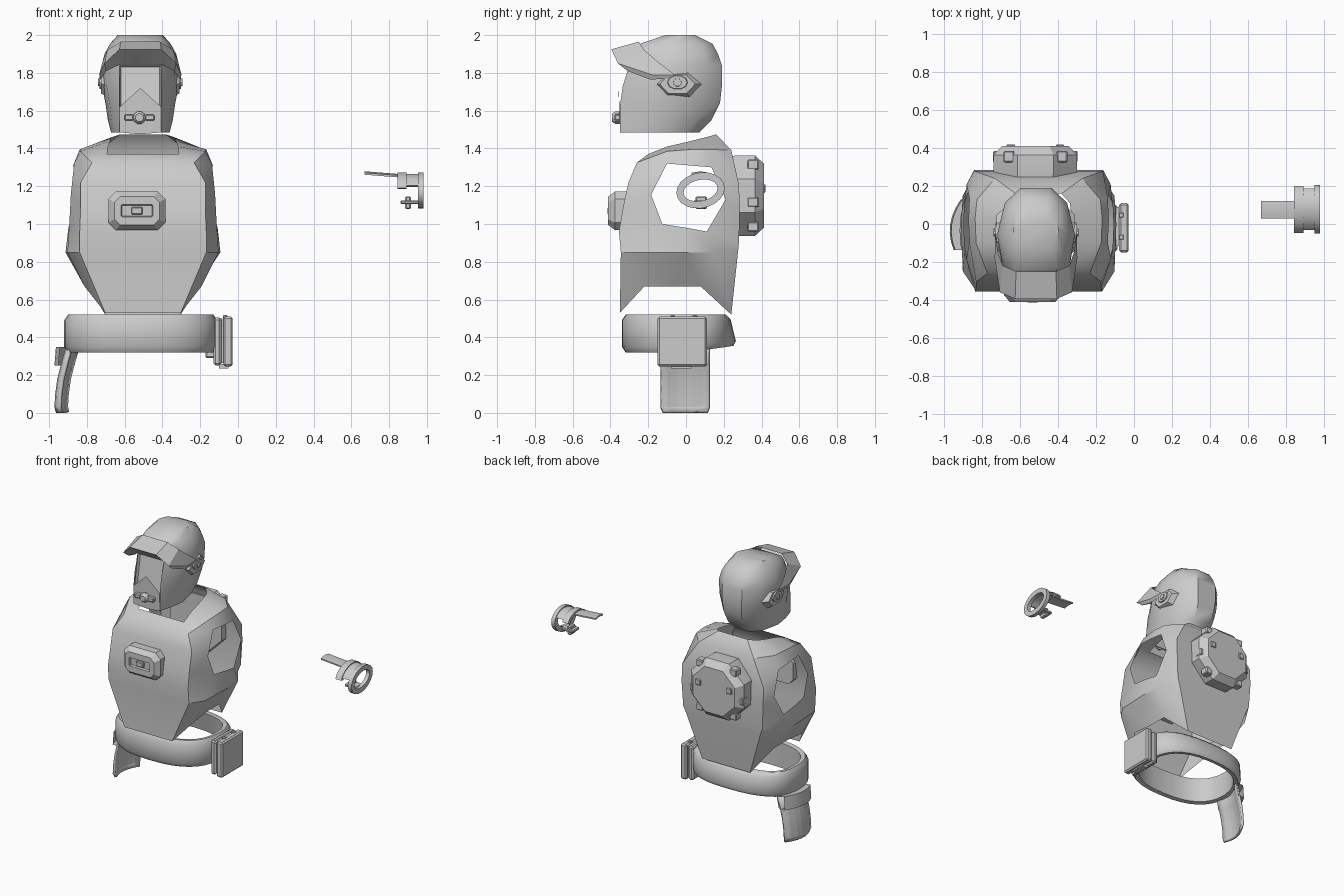
import bpy, bmesh, math
from mathutils import Vector

if "Cube" in bpy.data.objects:
    bpy.data.objects.remove(bpy.data.objects["Cube"])


def finish(name, bm, angle=25):
    bmesh.ops.delete(bm, geom=[v for v in bm.verts if not v.link_faces], context='VERTS')
    bmesh.ops.recalc_face_normals(bm, faces=bm.faces)
    me = bpy.data.meshes.new(name)
    bm.to_mesh(me)
    bm.free()
    ob = bpy.data.objects.new(name, me)
    bpy.context.collection.objects.link(ob)
    bpy.ops.object.select_all(action='DESELECT')
    ob.select_set(True)
    bpy.context.view_layer.objects.active = ob
    bpy.ops.object.shade_smooth_by_angle(angle=math.radians(angle))
    return ob


def loft(name, rings, closed=True, caps=(False, False), skip=(), thick=0, loop=False, angle=25):
    """Skin rings of equal point count; skip holds (row, column) cells left open."""
    bm = bmesh.new()
    vs = [[bm.verts.new(p) for p in r] for r in rings]
    n = len(rings[0])
    for j in range(len(vs) if loop else len(vs) - 1):
        a, b = vs[j], vs[(j + 1) % len(vs)]
        for i in range(n if closed else n - 1):
            if (j, i) not in skip:
                k = (i + 1) % n
                bm.faces.new((a[i], a[k], b[k], b[i]))
    if caps[0]:
        bm.faces.new(vs[0][::-1])
    if caps[1]:
        bm.faces.new(vs[-1])
    ob = finish(name, bm, angle)
    if thick:
        m = ob.modifiers.new("thickness", 'SOLIDIFY')
        m.thickness = thick
    return ob


def mirror_ring(half, cx):
    return [(cx + x, y, z) for x, y, z in half] + [(cx - x, y, z) for x, y, z in half[::-1]]


def box(name, lo, hi, bevel=0.0):
    bm = bmesh.new()
    bmesh.ops.create_cube(bm, size=1)
    for v in bm.verts:
        v.co = Vector([lo[i] + (v.co[i] + .5) * (hi[i] - lo[i]) for i in range(3)])
    if bevel:
        bmesh.ops.bevel(bm, geom=bm.edges[:], offset=bevel, segments=1, affect='EDGES')
    return finish(name, bm)


def octagon(cx, cz, w, h, c, y):
    q = [(w, h - c), (w - c, h), (c - w, h), (-w, h - c), (-w, c - h), (c - w, -h), (w - c, -h), (w, c - h)]
    return [(cx + a, y, cz + b) for a, b in q]


def disc_x(name, x0, x1, y, z, ry, rz, n, taper=1):
    t = [2 * math.pi * i / n for i in range(n)]
    rings = [[(x, y + ry * s * math.cos(a), z + rz * s * math.sin(a)) for a in t]
             for x, s in ((x0, 1), (x1, taper))]
    return loft(name, rings, caps=(True, True))


# Torso shell: columns run front, side front, side, side back, back
T = -.503
torso_rows = [
    [(.19, -.20, 1.37), (.185, -.10, 1.41), (.175, .03, 1.44), (.165, .11, 1.46), (.12, .16, 1.475)],
    [(.27, -.26, 1.325), (.33, -.10, 1.385), (.335, .03, 1.395), (.325, .13, 1.395), (.23, .24, 1.39)],
    [(.33, -.305, 1.22), (.365, -.10, 1.32), (.37, .02, 1.31), (.365, .135, 1.30), (.34, .28, 1.21)],
    [(.33, -.335, 1.08), (.382, -.185, 1.155), (.38, 0, 1.15), (.38, .21, 1.13), (.34, .285, 1.08)],
    [(.335, -.355, .96), (.39, -.125, 1.0), (.395, 0, .98), (.39, .11, .96), (.33, .28, .90)],
    [(.335, -.345, .85), (.40, -.25, .85), (.41, 0, .85), (.40, .15, .85), (.31, .275, .85)],
    [(.20, -.35, .53), (.31, -.22, .67), (.29, -.07, .67), (.29, .077, .67), (.20, .24, .52)],
]
loft("torso_shell", [mirror_ring(r, T) for r in torso_rows],
     skip={(j, i) for j in (2, 3) for i in (1, 2, 6, 7)}, angle=32)

# Helmet skull with open face and open neck
H = -.517
rows = [(1.485, .155, -.35, .07), (1.55, .172, -.35, .135), (1.64, .185, -.348, .18), (1.73, .203, -.335, .19),
        (1.84, .205, -.30, .19), (1.90, .19, -.28, .17), (1.955, .16, -.24, .14), (2.0, .12, -.11, .05)]
skull = []
for z, w, f, b in rows:
    pts = zip((min(.11, .7 * w), .88 * w, w, .8 * w, .4 * w), (0, .22, .5, .84, 1))
    skull.append(mirror_ring([(x, f + t * (b - f), z) for x, t in pts], H))
loft("helmet_shell", skull, caps=(False, True), skip={(1, 9), (2, 9), (3, 9)}, angle=40)

# Recessed visor pane and its frame
frame = [(-.11, -.35, 1.55), (.11, -.35, 1.55), (.11, -.30, 1.84), (-.11, -.30, 1.84)]
loft("visor", [[(H + x, y, z) for x, y, z in frame],
               [(H + x * .92, y + .02, z - .01) for x, y, z in frame]], caps=(False, True))

# Chin mask with pointed top
loft("chin_mask", [[(H + x, -.352, b), (H + x, -.352 - d, t)] for x, b, t, d in
                   ((-.11, 1.485, 1.62, 0), (0, 1.475, 1.72, .005), (.11, 1.485, 1.62, 0))], closed=False)

# Mouth valve
loft("mouth_valve", [[(H - .005 + r * math.cos(i * math.pi / 5), y, 1.563 + r * math.sin(i * math.pi / 5))
                      for i in range(10)] for y, r in ((-.34, .034), (-.375, .034), (-.392, .022))],
     caps=(True, True))
for s in (-1, 1):
    c = H - .005 + s * .055
    box("valve_arm", (c - .025, -.38, 1.547), (c + .025, -.345, 1.58), .006)

# Brim: skull line, lip, underside
brim = [
    [(.213, -.06, 1.79), (.20, -.15, 1.86), (.175, -.22, 1.92), (.105, -.25, 1.965)],
    [(.214, -.05, 1.79), (.218, -.18, 1.79), (.19, -.36, 1.85), (.11, -.395, 1.925)],
    [(.205, -.07, 1.77), (.21, -.19, 1.765), (.18, -.31, 1.81), (.11, -.30, 1.845)],
]
loft("helmet_brim", [mirror_ring(r, H) for r in brim], closed=False)

# Ear pieces: pointed bezel, ring and knob
for s in (-1, 1):
    disc_x("ear_bezel", H + s * .165, H + s * .207, -.045, 1.74, .13, .08, 6, .72)
    disc_x("ear_ring", H + s * .19, H + s * .216, -.045, 1.75, .06, .042, 10, .85)
    disc_x("ear_knob", H + s * .19, H + s * .223, -.045, 1.75, .026, .026, 10, .8)

# Chest control box with screen
C = -.535
loft("chest_box", [octagon(C, 1.07, w, h, c, y) for w, h, c, y in
                   ((.15, .103, .04, -.30), (.15, .103, .04, -.375), (.12, .075, .03, -.412),
                    (.085, .032, .005, -.412), (.08, .028, .004, -.395))], caps=(True, True))
box("chest_button", (C - .03, -.415, 1.05), (C + .03, -.39, 1.09), .005)

# Backpack with rim clamps
B = -.52
loft("backpack", [octagon(B, 1.15, w, w * .97, w * .57, y) for w, y in
                  ((.215, .24), (.22, .27), (.22, .365), (.175, .412))], caps=(True, True))
for x, z in ((-.14, .165), (.14, .165), (-.14, -.165), (.14, -.165), (-.195, -.035), (.195, -.035)):
    box("pack_clamp", (B + x - .028, .325, 1.15 + z - .026), (B + x + .028, .385, 1.15 + z + .026), .006)
for x in (-.13, .13):
    box("pack_latch", (B + x - .022, .385, 1.165), (B + x + .022, .42, 1.21), .005)

# Belt: slimmer and slightly flared towards the back
belt = []
for i in range(32):
    a = 2 * math.pi * i / 32
    ca, sa = math.cos(a), math.sin(a)
    ex, ey = math.copysign(abs(ca) ** .8, ca), math.copysign(abs(sa) ** .8, sa)
    back = max(0, sa)
    bot = .32 + .035 * back
    sec = [(-.05, .03), (-.02, 0), (0, .15), (0, .85), (-.02, 1), (-.05, .97)]
    belt.append([(-.515 + (.405 + o) * ex, -.035 + (.305 + o - .04 * back * t) * ey,
                  bot + t * (.52 - bot)) for o, t in sec])
loft("belt", belt, loop=True, angle=60)

# Hip pouch, layered plates
box("pouch_back", (-.13, -.145, .25), (-.088, .105, .505), .012)
box("pouch_core", (-.1, -.115, .265), (-.05, .09, .5))
box("pouch_front", (-.078, -.15, .245), (-.028, .11, .51), .01)
box("pouch_foot", (-.10, -.08, .235), (-.05, .03, .26))
box("pouch_bracket", (-.172, -.06, .29), (-.12, .06, .36), .008)
for y in (-.07, .047):
    box("pouch_stud", (-.08, y - .013, .5), (-.055, y + .013, .518), .004)


# Thigh guard: curved plate turned slightly outward at the front, and its upper strap
def arc_row(x, z, half=.132):
    return [(x + .037 * (t / 3) ** 2 + .018 * t / 3, t / 3 * half - .004, z) for t in range(-3, 4)]


loft("thigh_guard", [arc_row(x, z, h) for x, z, h in
                     ((-.962, 0, .12), (-.97, .03, .132), (-.966, .1, .132), (-.955, .18, .132),
                      (-.935, .26, .132), (-.91, .345, .132))], closed=False, thick=.018, angle=8)
loft("thigh_strap", [arc_row(-.97, .25), arc_row(-.962, .35), arc_row(-.90, .345), arc_row(-.92, .25),
                     arc_row(-.97, .25)], closed=False)


# Wrist device: ring, arched cuff, clamp, blade and lower lug
def wrist_arc(name, x0, x1, a0, a1, n, out, inn, loop=False):
    rings = []
    for i in range(n if loop else n + 1):
        a = math.radians(a0 + (a1 - a0) * i / n)
        c, s = math.cos(a), math.sin(a)
        rings.append([(x, .077 + (.108 + o) * c, 1.178 + (.075 + o) * s + .012 * c)
                      for x, o in ((x0, inn), (x0, out), (x1, out), (x1, inn))])
    return loft(name, rings, loop=loop, caps=(not loop, not loop))


wrist_arc("wrist_ring", .953, .982, 0, 360, 20, .02, -.018, True)
wrist_arc("wrist_cuff", .88, .96, 25, 155, 8, .013, -.008)
wrist_arc("wrist_clamp", .845, .893, 15, 165, 8, .02, -.006)
loft("wrist_blade", [[(x, y, z + d) for y, d in ((.03, -.006), (.077, .002), (.122, -.006),
                                                 (.122, -.016), (.077, -.01), (.03, -.016))]
                     for x, z in ((.67, 1.277), (.86, 1.262))], caps=(True, True))
box("wrist_lug", (.86, .04, 1.105), (.96, .12, 1.125), .005)
box("wrist_lug_knob", (.885, .05, 1.08), (.915, .11, 1.145), .006)
